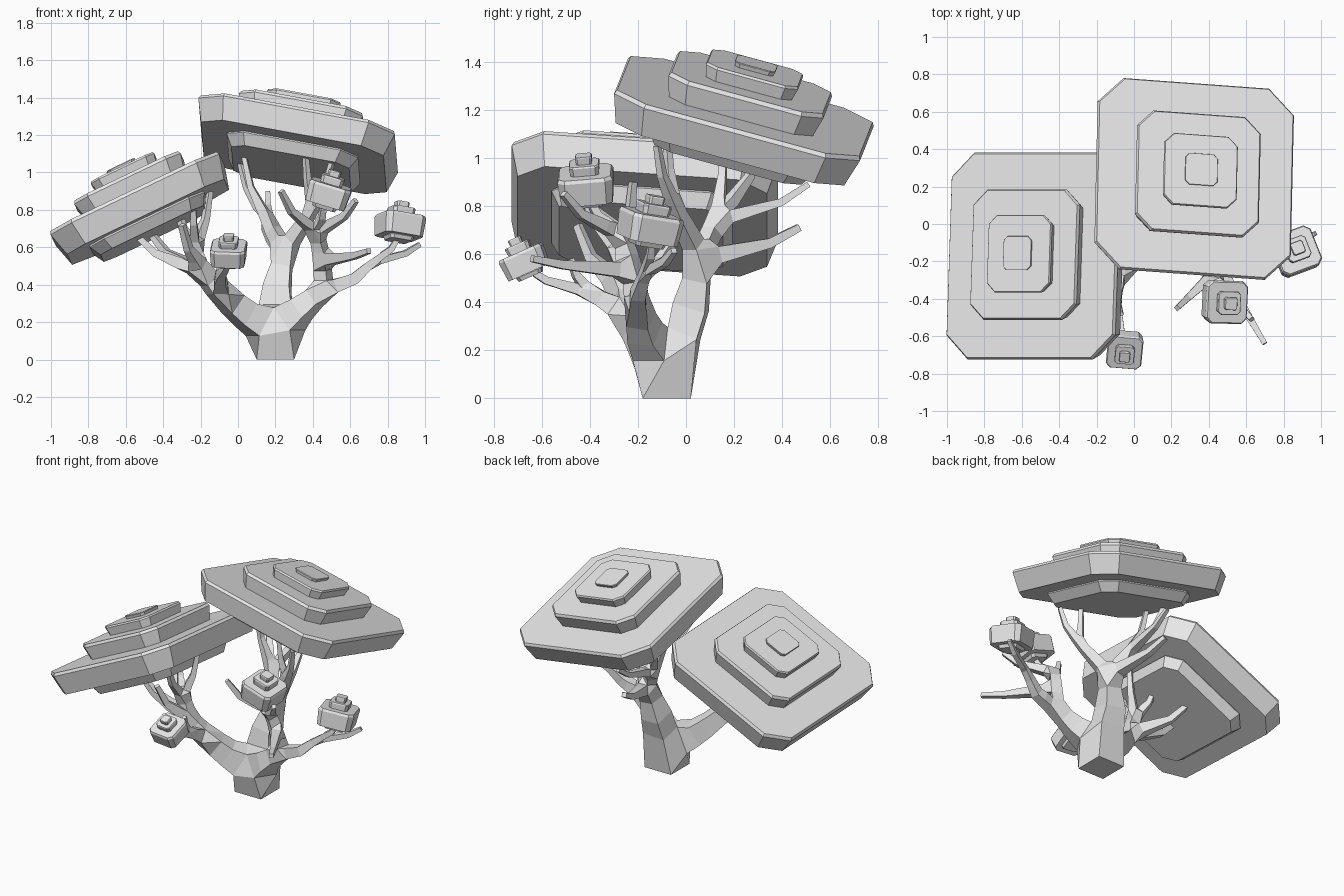
import bpy, bmesh
from mathutils import Vector, Matrix

cube = bpy.data.objects.get("Cube")
if cube:
    bpy.data.objects.remove(cube, do_unlink=True)

tone = 0.8
colour = (tone, tone, tone, 1)
grey = bpy.data.materials.new("plain_grey")
grey.use_nodes = True
grey.diffuse_color = colour
grey.node_tree.nodes["Principled BSDF"].inputs["Base Color"].default_value = colour


def slab(bm, width, depth, bottom, top, low_inset, lip):
    """Block with cut corners, tapering downwards, with a thin bevelled lip on top."""
    loops = []
    for height, inset in ((bottom, low_inset), (top - lip, 0), (top, lip / 2)):
        x, y = width / 2 - inset, depth / 2 - inset
        cut = width * 0.13 - inset / 2
        corners = []
        for side_x, side_y in ((1, -1), (1, 1), (-1, 1), (-1, -1)):
            pair = [(side_x * x, side_y * (y - cut)), (side_x * (x - cut), side_y * y)]
            corners += pair if side_x == side_y else pair[::-1]
        loops.append([bm.verts.new((px, py, height)) for px, py in corners])
    for low, high in zip(loops, loops[1:]):
        for i, vert in enumerate(low):
            bm.faces.new((low[i - 1], vert, high[i], high[i - 1]))
    bm.faces.new(loops[0][::-1])
    bm.faces.new(loops[-1])


def frame(centre, normal, along):
    """Tilted placement from a surface normal and a direction along it."""
    up = Vector(normal).normalized()
    across = Vector(along)
    across = (across - up * across.dot(up)).normalized()
    matrix = Matrix((across, up.cross(across), up)).transposed().to_4x4()
    matrix.translation = centre
    return matrix


def foliage(name, centre, normal, along, width, depth, thick, tiers, under, drop):
    """Slab with stepped tiers above it and one step hanging underneath."""
    bm = bmesh.new()
    taper = width * 0.035
    slab(bm, width, depth, -thick, 0, taper, thick / 8)
    slab(bm, width * under, depth * under, -thick - drop, -thick, taper, drop / 8)
    base = 0
    for scale, top in tiers:
        slab(bm, width * scale, depth * scale, base, top, taper * scale, (top - base) / 6)
        base = top
    mesh = bpy.data.meshes.new(name)
    bm.to_mesh(mesh)
    bm.free()
    mesh.materials.append(grey)
    obj = bpy.data.objects.new(name, mesh)
    obj.matrix_world = frame(centre, normal, along)
    bpy.context.collection.objects.link(obj)


joints, radii, links = [], [], []


def joint(place, radius):
    """Index of the skeleton joint at a place, added if it is new."""
    place = Vector(place)
    for index, other in enumerate(joints):
        if (other - place).length < 0.001:
            return index
    joints.append(place)
    radii.append(radius)
    return len(joints) - 1


def limb(thick, thin, *path):
    """Chain of joints, narrowing evenly from thick to thin."""
    last = len(path) - 1
    chain = [joint(place, thick + (thin - thick) * step / last)
             for step, place in enumerate(path)]
    links.extend(zip(chain, chain[1:]))


def twigs(start, thick, *tips):
    """Twigs from one joint that spread outwards first and then turn up."""
    for tip in tips:
        end = Vector(tip)
        reach = end - start
        flat = Vector((reach.x, reach.y, 0))
        limb(thick, thick * 0.6, start, start + reach * 0.5 + flat * 0.2, end)


# large canopies
big_tiers = [(0.63, 0.104), (0.375, 0.166), (0.165, 0.187)]
foliage("right_canopy", (-0.545, -0.17, 0.87), (-0.478, 0.085, 1), (1, 0, 0.478),
        width=1, depth=1.11, thick=0.15, tiers=big_tiers, under=0.68, drop=0.07)
foliage("left_canopy", (0.325, 0.245, 1.215), (0.2035, 0.268, 1), (1, -0.073, -0.184),
        width=1.07, depth=1.06, thick=0.14, tiers=big_tiers, under=0.67, drop=0.07)

# small leaf clusters
for name, centre, normal, along, size in [
        ("front_cluster", (-0.05, -0.69, 0.61), (0, -0.4, 0.9), (1, -0.1, 0), 0.19),
        ("middle_cluster", (0.5, -0.42, 0.94), (0.3, -0.1, 1), (1, -0.05, 0), 0.23),
        ("side_cluster", (0.87, -0.14, 0.77), (0.1, 0.2, 1), (1, 0.4, 0), 0.23)]:
    foliage(name, centre, normal, along, width=size, depth=size, thick=size / 2,
            tiers=[(0.55, size * 0.18), (0.3, size * 0.32)], under=0.6, drop=size / 10)

# places where the limbs divide
crotch = Vector((0.2, -0.08, 0.15))
rear_fork = Vector((0.25, 0.06, 0.58))
rear_left_fork = Vector((0.4, -0.05, 0.8))
rear_right_fork = Vector((0.16, 0.13, 0.74))
right_bend = Vector((-0.08, -0.22, 0.34))
right_fork = Vector((-0.18, -0.27, 0.46))
right_upper_fork = Vector((-0.23, -0.27, 0.6))
left_fork = Vector((0.46, -0.2, 0.37))
left_middle_fork = Vector((0.45, -0.22, 0.53))
left_upper_fork = Vector((0.42, -0.27, 0.68))
side_fork = Vector((0.72, -0.17, 0.52))
front_fork = Vector((-0.1, -0.4, 0.44))

# trunk and main limbs
limb(0.1, 0.1, (0.2, -0.08, 0), crotch)
limb(0.1, 0.04, crotch, (0.21, 0.02, 0.38), rear_fork)
limb(0.04, 0.025, rear_fork, rear_left_fork)
limb(0.04, 0.03, rear_fork, rear_right_fork)
limb(0.08, 0.03, crotch, (0.04, -0.16, 0.24), right_bend, right_fork, right_upper_fork)
limb(0.08, 0.04, crotch, (0.34, -0.17, 0.27), left_fork)
limb(0.04, 0.03, left_fork, left_middle_fork, left_upper_fork)
limb(0.04, 0.02, left_fork, (0.62, -0.2, 0.43), side_fork)
limb(0.04, 0.025, right_bend, front_fork)

# twigs reaching the left canopy
twigs(rear_fork, 0.025, (0.14, 0.47, 0.71))
twigs(rear_left_fork, 0.02, (0.36, -0.08, 1.1), (0.5, -0.12, 1.05))
twigs(rear_right_fork, 0.02, (0.03, 0.16, 1.1), (0, 0.32, 1.1), (0.16, 0.51, 0.89))

# twigs reaching the right canopy
twigs(right_fork, 0.025, (-0.56, -0.27, 0.68), (-0.47, -0.04, 0.68), (-0.3, -0.45, 0.72))
twigs(right_upper_fork, 0.022, (-0.24, -0.42, 0.85), (-0.32, -0.18, 0.8), (-0.15, -0.22, 0.9))

# stems of the small clusters and loose twigs
twigs(front_fork, 0.02, (-0.05, -0.66, 0.54), (-0.07, -0.48, 0.58))
twigs(left_upper_fork, 0.022, (0.46, -0.41, 0.84), (0.23, -0.45, 0.9), (0.63, -0.51, 0.85))
twigs(left_middle_fork, 0.022, (0.7, -0.64, 0.58))
twigs(side_fork, 0.02, (0.86, -0.14, 0.66), (0.97, -0.05, 0.615))

# skin the skeleton into one faceted tree
tree_mesh = bpy.data.meshes.new("trunk_and_branches")
tree_mesh.from_pydata(joints, links, [])
tree_mesh.materials.append(grey)
tree = bpy.data.objects.new("trunk_and_branches", tree_mesh)
bpy.context.collection.objects.link(tree)
skin = tree.modifiers.new("Skin", "SKIN")
for vertex, radius in zip(tree_mesh.skin_vertices[0].data, radii):
    vertex.radius = (radius, radius)
tree_mesh.skin_vertices[0].data[0].use_root = True
